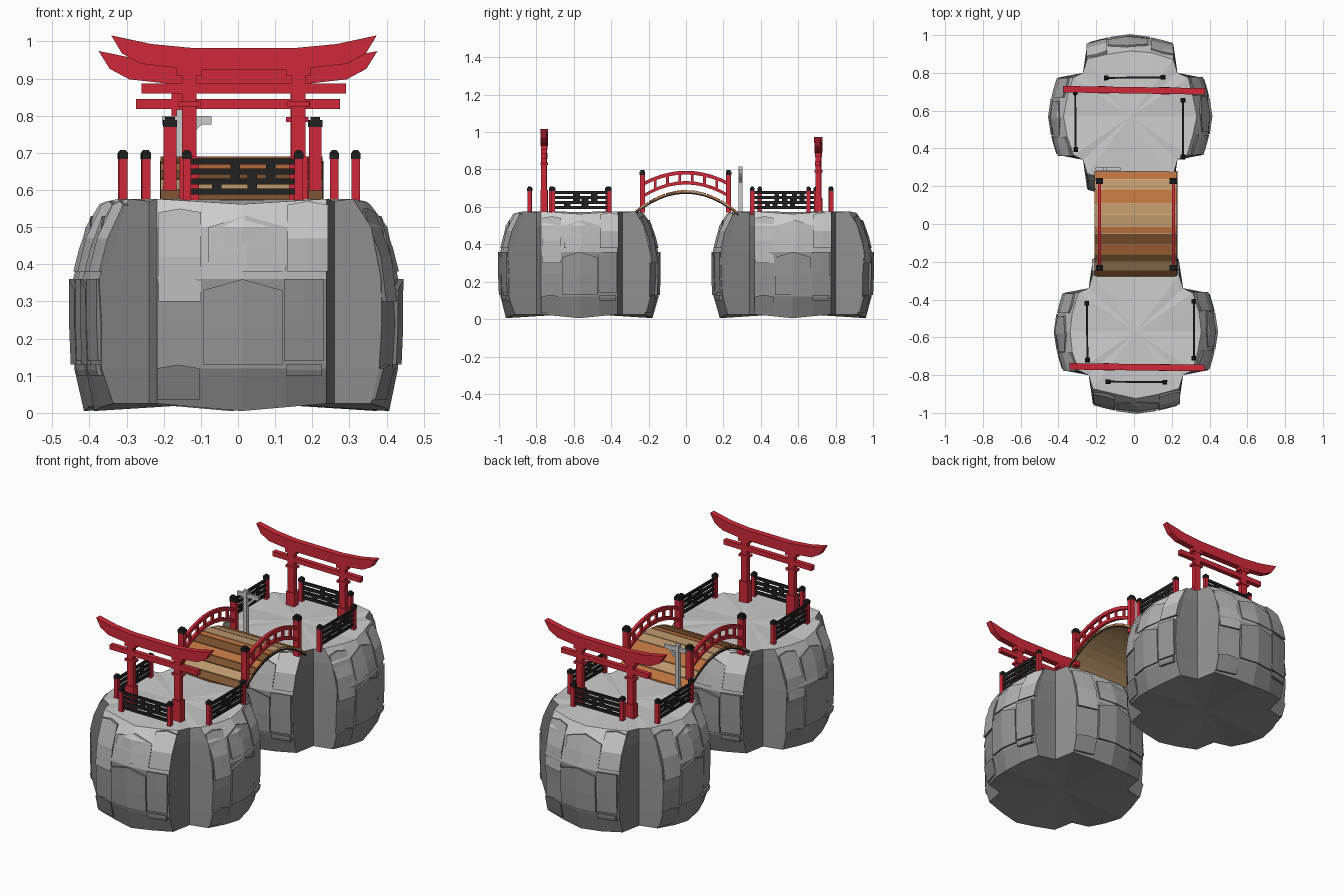
import bpy, bmesh, math, random
from mathutils import Matrix, Vector

if "Cube" in bpy.data.objects:
    bpy.data.objects.remove(bpy.data.objects["Cube"])
random.seed(4)


def material(name, rgb):
    m = bpy.data.materials.new(name)
    m.diffuse_color = (*rgb, 1)
    m.use_nodes = True
    m.node_tree.nodes["Principled BSDF"].inputs["Base Color"].default_value = m.diffuse_color
    return m


RED = material("red_lacquer", (0.63, 0.022, 0.04))
BLACK = material("black_paint", (0.015, 0.015, 0.015))
TAN = material("tan_wood", (0.5, 0.31, 0.15))
ORANGE = material("orange_wood", (0.5, 0.17, 0.05))
BROWN = material("brown_wood", (0.2, 0.085, 0.03))
UNDER = material("underside_wood", (0.62, 0.38, 0.17))
STONES = [material("stone_" + n, (v, v, v)) for n, v in
          (("top", 0.78), ("upper", 0.66), ("middle", 0.46), ("lower", 0.3), ("base", 0.24), ("crevice", 0.2))]


def finish(bm, name, mats=(), matrix=Matrix()):
    bmesh.ops.recalc_face_normals(bm, faces=bm.faces)
    me = bpy.data.meshes.new(name)
    bm.to_mesh(me)
    bm.free()
    ob = bpy.data.objects.new(name, me)
    bpy.context.collection.objects.link(ob)
    ob.matrix_world = matrix
    for mat in mats if isinstance(mats, (list, tuple)) else [mats]:
        me.materials.append(mat)
    return ob


def add_box(bm, x0, x1, y0, y1, z0, z1):
    m = Matrix.Translation(((x0 + x1) / 2, (y0 + y1) / 2, (z0 + z1) / 2))
    bmesh.ops.create_cube(bm, size=1, matrix=m @ Matrix.Diagonal((x1 - x0, y1 - y0, z1 - z0, 1)))


def add_prism(bm, pts, y0, y1):
    a = [bm.verts.new((x, y0, z)) for x, z in pts]
    b = [bm.verts.new((x, y1, z)) for x, z in pts]
    n = len(pts)
    bm.faces.new(a)
    bm.faces.new(b[::-1])
    for i in range(n):
        bm.faces.new((a[i], a[(i + 1) % n], b[(i + 1) % n], b[i]))


def add_arch(bm, x0, x1, y0, y1, top, thick, n):
    # curved bar running along y, following the height function
    rings = []
    for i in range(n + 1):
        y = y0 + (y1 - y0) * i / n
        z = top(y)
        rings.append([bm.verts.new(p) for p in
                      ((x0, y, z - thick), (x1, y, z - thick), (x1, y, z), (x0, y, z))])
    for a, b in zip(rings, rings[1:]):
        for j in range(4):
            bm.faces.new((a[j], a[(j + 1) % 4], b[(j + 1) % 4], b[j]))
    bm.faces.new(rings[0])
    bm.faces.new(rings[-1])


# ---- rock islands: four bulging cliff wings around a plus-shaped core
LEVELS = [(0.025, 0.395), (0.12, 0.42), (0.24, 0.425), (0.36, 0.425), (0.5, 0.39), (0.57, 0.35)]
COLS = [-1, -0.48, 0, 0.52, 1]


def depth(z):
    for (za, da), (zb, db) in zip(LEVELS, LEVELS[1:]):
        if z <= zb:
            return da + (db - da) * (z - za) / (zb - za)
    return LEVELS[-1][1]


def wing_point(k, u, z, off=0):
    half = 0.228 if k % 2 == 0 else 0.205
    d = depth(z) + off - 0.045 * abs(u) ** 1.5
    return Matrix.Rotation(k * math.pi / 2, 3, 'Z') @ Vector((u * half, -d, z))


def tone(z):
    # stone shade index by height
    return 1 if z > 0.5 else 2 if z > 0.34 else 3 if z > 0.12 else 4


def rock(name, cx, cy):
    bm = bmesh.new()
    loops = []
    for i, (z, _) in enumerate(LEVELS):
        loop = []
        for k in range(4):
            for u in COLS:
                zz = z + (0.02 * (abs(u) - 1) if i == 0 else 0.014 * abs(u) - 0.008 if i == 5 else 0)
                p = wing_point(k, u, z, random.uniform(-0.006, 0.004))
                loop.append(bm.verts.new((p.x, p.y, zz)))
            sx, sy = [(1, -1), (1, 1), (-1, 1), (-1, -1)][k]
            loop.append(bm.verts.new((sx * 0.25, sy * 0.23, z)))
        loops.append(loop)
    n = len(loops[0])
    for lv, (a, b) in enumerate(zip(loops, loops[1:])):
        for i in range(n):
            f = bm.faces.new((a[i], a[(i + 1) % n], b[(i + 1) % n], b[i]))
            zc = (LEVELS[lv][0] + LEVELS[lv + 1][0]) / 2
            # last two columns of each wing are the crevice walls
            f.material_index = (5 if i % 6 == 4 else 3) if i % 6 > 3 else tone(zc)
    for loop, z, mi in ((loops[0], 0.03, 3), (loops[-1], 0.573, 0)):
        c = bm.verts.new((0, 0, z))
        for i in range(n):
            bm.faces.new((loop[i], loop[(i + 1) % n], c)).material_index = mi
    # overlapping stone plates on each cliff: u0, u1, z0, z1, proud, peak
    plates = [(-0.46, 0.48, 0.13, 0.33, 0.010, 0.03), (0.5, 0.97, 0.14, 0.36, 0.009, 0),
              (-0.98, -0.48, 0.30, 0.54, 0.008, 0.01), (-0.4, 0.52, 0.38, 0.50, 0.004, 0.03),
              (0.54, 1.02, 0.38, 0.56, 0.010, 0.01), (0.52, 0.95, 0.10, 0.13, 0.014, 0),
              (-1.0, -0.5, 0.035, 0.12, 0.007, 0.01)]
    for k in range(4):
        for u0, u1, z0, z1, off, peak in plates:
            grid = []
            for side in (off, -0.04):
                g = []
                for i in range(3):
                    u = u0 + (u1 - u0) * i / 2
                    for j in range(3):
                        z = z0 + (z1 - z0) * j / 2 + (peak if i == 1 and j == 2 else 0)
                        g.append(bm.verts.new(wing_point(k, u, z, side)))
                grid.append(g)
            f, b = grid
            for g in grid:
                for q in (0, 1, 3, 4):
                    zc = z0 + (z1 - z0) * (0.25 + 0.5 * (q % 3))
                    bm.faces.new((g[q], g[q + 1], g[q + 4], g[q + 3])).material_index = tone(zc)
            rim = [0, 1, 2, 5, 8, 7, 6, 3]
            for p, q in zip(rim, rim[1:] + rim[:1]):
                bm.faces.new((f[p], f[q], b[q], b[p])).material_index = 5
    finish(bm, name, STONES, Matrix.Translation((cx, cy, 0)))


rock("front_rock", 0.01, -0.57)
rock("back_rock", -0.02, 0.57)


# ---- gates
def gate(name, cx, cy, span, post, dz, turn):
    m = Matrix.Translation((cx, cy, dz)) @ Matrix.Rotation(turn, 4, 'Z')
    bm = bmesh.new()
    top = [(0.38, 0.982), (0.7, 0.993), (1, 1.016)]
    low = [(0.92, 0.968), (0.78, 0.94), (0.42, 0.925)]
    half = [(u * span, z) for u, z in top + low]
    add_prism(bm, half + [(-x, z) for x, z in half[::-1]], -0.017, 0.017)
    finish(bm, name + "_lintel", RED, m)
    bm = bmesh.new()
    add_box(bm, -0.275, 0.275, -0.013, 0.013, 0.86, 0.887)
    finish(bm, name + "_tie_beam", RED, m)
    bm = bmesh.new()
    for s in (-1, 1):
        x = s * post
        for w, d, z0, z1 in ((0.019, 0.014, 0.55 - dz, 0.94), (0.026, 0.019, 0.55 - dz, 0.69),
                             (0.030, 0.019, 0.825, 0.838), (0.034, 0.016, 0.908, 0.935)):
            add_box(bm, x - w, x + w, -d, d, z0, z1)
    finish(bm, name + "_pillars", RED, m)


gate("front_gate", 0.016, -0.758, 0.357, 0.147, 0, -0.012)
gate("back_gate", 0.0, 0.708, 0.375, 0.16, -0.042, -0.015)


# ---- fences
def fence(name, cx, cy, length, turn):
    m = Matrix.Translation((cx, cy, 0.57)) @ Matrix.Rotation(turn, 4, 'Z')
    h = length / 2
    posts, black = bmesh.new(), bmesh.new()
    for s in (-1, 1):
        x = s * (h - 0.012)
        add_box(posts, x - 0.011, x + 0.011, -0.011, 0.011, -0.01, 0.118)
        add_box(black, x - 0.0125, x + 0.0125, -0.0125, 0.0125, 0.114, 0.13)
        bmesh.ops.create_cone(black, cap_ends=True, segments=4, radius1=0.017, radius2=0.008, depth=0.008,
                              matrix=Matrix.Translation((x, 0, 0.134)) @ Matrix.Rotation(math.pi / 4, 4, 'Z'))
    for z in (0.026, 0.053, 0.08, 0.107):
        add_box(black, -h + 0.02, h - 0.02, -0.005, 0.005, z - 0.008, z + 0.008)
    for x, z0, z1 in ((-0.02, 0.053, 0.107), (0.025, 0.02, 0.08), (-0.07, 0.02, 0.053), (0.075, 0.053, 0.107)):
        add_box(black, x - 0.013, x + 0.013, -0.004, 0.004, z0, z1)
    finish(posts, name + "_posts", RED, m)
    finish(black, name + "_rails", BLACK, m)


Q = math.pi / 2
fence("front_island_left_fence", -0.248, -0.57, 0.325, Q + 0.01)
fence("front_island_right_fence", 0.317, -0.56, 0.325, Q)
fence("front_island_end_fence", 0.013, -0.836, 0.325, -0.01)
fence("back_island_left_fence", -0.31, 0.545, 0.325, Q + 0.01)
fence("back_island_right_fence", 0.259, 0.505, 0.325, Q)
fence("back_island_end_fence", 0.003, 0.775, 0.325, 0.01)


# ---- arched bridge
def deck(y):
    return 0.69 - 1.5 * y * y


bm = bmesh.new()
add_arch(bm, -0.203, 0.223, -0.275, 0.275, lambda y: deck(y) - 0.006, 0.014, 12)
finish(bm, "bridge_underside", UNDER)
# planks of uneven width
edges = [-0.28, -0.245, -0.2, -0.16, -0.11, -0.05, -0.015, 0.05, 0.11, 0.185, 0.235, 0.28]
tones = [BROWN, TAN, BROWN, ORANGE, BROWN, ORANGE, TAN, TAN, ORANGE, TAN, ORANGE]
for i, mat in enumerate(tones):
    bm = bmesh.new()
    add_arch(bm, -0.208, 0.228, edges[i] + 0.002, edges[i + 1] - 0.002, deck, 0.016, 1)
    finish(bm, f"bridge_plank_{i + 1}", mat)
# dark edge trims
bm = bmesh.new()
for x in (-0.21, 0.226):
    add_arch(bm, x, x + 0.004, -0.28, 0.28, lambda y: deck(y) - 0.012, 0.008, 12)
finish(bm, "bridge_edge_trim", BLACK)


def top_rail(y):
    return 0.793 - 1.15 * y * y


def low_rail(y):
    return 0.738 - 1.35 * y * y


for side, x in (("left", -0.183), ("right", 0.208)):
    bm = bmesh.new()
    for f, t in ((top_rail, 0.02), (low_rail, 0.018)):
        add_arch(bm, x - 0.008, x + 0.008, -0.23, 0.23, f, t, 10)
    for i in range(6):
        y = -0.165 + 0.066 * i
        add_box(bm, x - 0.006, x + 0.006, y - 0.007, y + 0.007, low_rail(y) - 0.01, top_rail(y) - 0.008)
    finish(bm, side + "_bridge_railing", RED)
    posts, caps = bmesh.new(), bmesh.new()
    for y in (-0.233, 0.228):
        add_box(posts, x - 0.017, x + 0.017, y - 0.013, y + 0.013, 0.57, 0.775)
        add_box(caps, x - 0.019, x + 0.019, y - 0.015, y + 0.015, 0.77, 0.788)
        add_box(caps, x - 0.013, x + 0.013, y - 0.011, y + 0.011, 0.788, 0.797)
    finish(posts, side + "_bridge_posts", RED)
    finish(caps, side + "_bridge_post_caps", BLACK)

# ---- grey signpost beside the bridge
bm = bmesh.new()
add_box(bm, -0.165, -0.143, 0.28, 0.302, 0.56, 0.817)
add_box(bm, -0.205, -0.072, 0.284, 0.298, 0.777, 0.799)
add_prism(bm, [(-0.143, 0.73), (-0.143, 0.748), (-0.11, 0.78), (-0.094, 0.78)], 0.286, 0.296)
finish(bm, "signpost", STONES[1])
